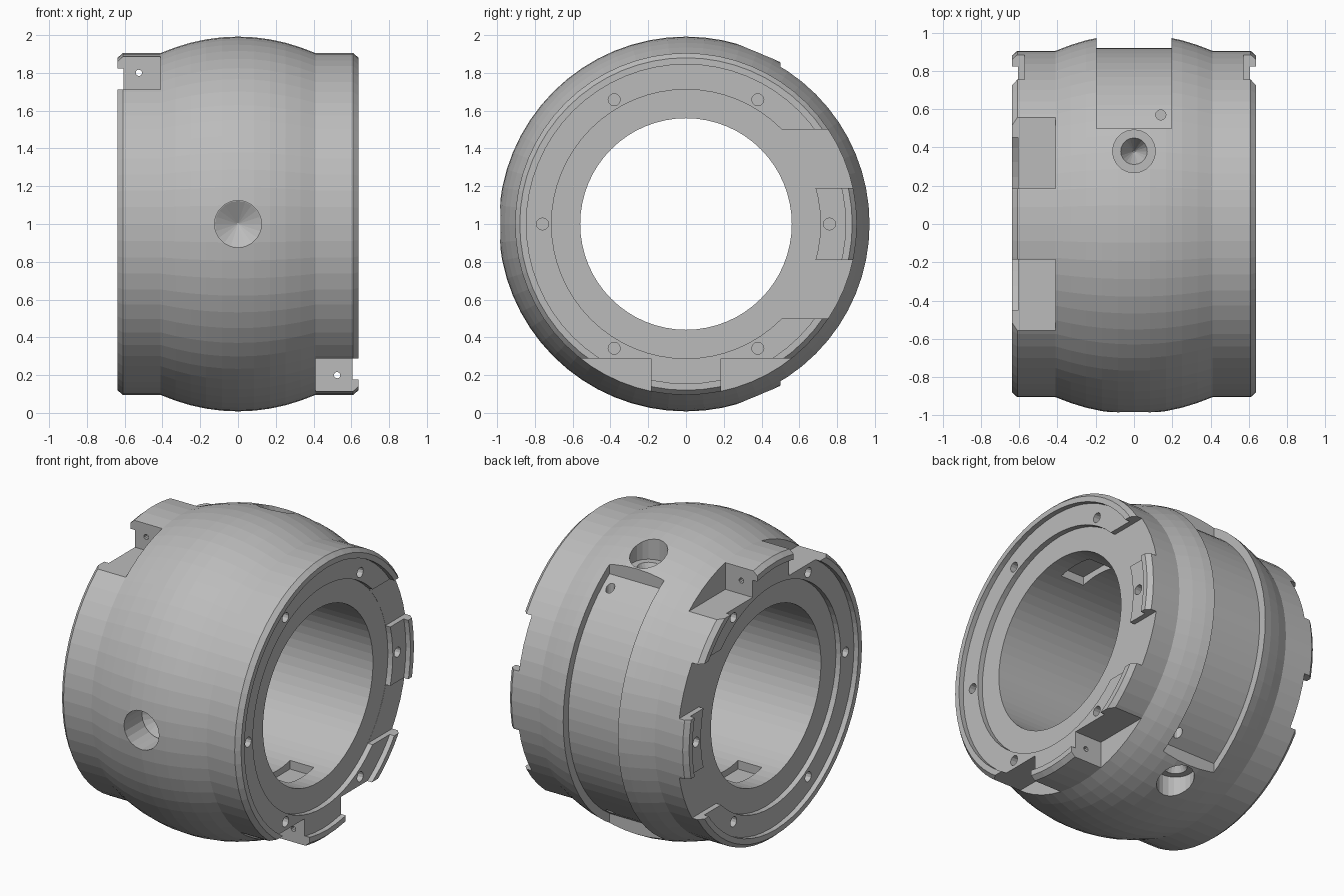
import bpy, bmesh
from math import pi, cos, sin, acos, radians
from mathutils import Matrix, Vector

old = bpy.data.objects.get("Cube")
if old:
    bpy.data.objects.remove(old)

MID = Vector((0, 0, 1))
R_BALL, R_DRUM, R_BORE = 0.992, 0.905, 0.56
X_RIM, X_FACE, X_SEAT, X_DRUM = 0.638, 0.605, 0.57, 0.41
R_SEAT, R_LIP = 0.712, 0.845

steel = bpy.data.materials.new("plain_grey")
steel.use_nodes = True
GREY = (0.5, 0.5, 0.5, 1)
steel.diffuse_color = GREY
steel.node_tree.nodes["Principled BSDF"].inputs["Base Color"].default_value = GREY


def make_object(name, bm):
    bmesh.ops.recalc_face_normals(bm, faces=bm.faces)
    mesh = bpy.data.meshes.new(name)
    bm.to_mesh(mesh)
    bm.free()
    mesh.materials.append(steel)
    ob = bpy.data.objects.new(name, mesh)
    bpy.context.collection.objects.link(ob)
    return ob


def lathe(name, profile, steps):
    """Spin a closed (x, radius) profile round the x axis."""
    bm = bmesh.new()
    verts = [bm.verts.new((x, 0, 1 + r)) for x, r in profile]
    edges = [bm.edges.new((v, verts[i - 1])) for i, v in enumerate(verts)]
    bmesh.ops.spin(bm, geom=verts + edges, cent=MID, axis=(1, 0, 0),
                   angle=2 * pi, steps=steps, use_merge=True)
    bmesh.ops.remove_doubles(bm, verts=bm.verts, dist=1e-5)
    return make_object(name, bm)


def cut(cutter):
    """Subtract a cutter from the body, then drop the cutter."""
    cutter.hide_render = True
    mod = body.modifiers.new("cut", "BOOLEAN")
    mod.operation, mod.solver, mod.object = "DIFFERENCE", "EXACT", cutter
    bpy.context.view_layer.objects.active = body
    bpy.ops.object.modifier_apply(modifier=mod.name)
    bpy.data.objects.remove(cutter)


def box(lo, hi):
    lo, hi = Vector(lo), Vector(hi)
    low = Vector(map(min, lo, hi))
    high = Vector(map(max, lo, hi))
    bm = bmesh.new()
    size = Matrix.Diagonal((*(high - low), 1))
    bmesh.ops.create_cube(bm, size=1, matrix=Matrix.Translation((low + high) / 2) @ size)
    cut(make_object("box_cutter", bm))


def drill(start, direction, r1, r2, depth, sides=16):
    """Cut a round or tapered hole from start along direction."""
    d = Vector(direction).normalized()
    place = Matrix.Translation(Vector(start) + d * depth / 2)
    bm = bmesh.new()
    bmesh.ops.create_cone(bm, cap_ends=True, segments=sides, radius1=r1, radius2=r2, depth=depth,
                          matrix=place @ d.to_track_quat("Z", "Y").to_matrix().to_4x4())
    cut(make_object("drill_cutter", bm))


# Body: barrel middle, drum ends, stepped end faces, plain bore
half = [(X_DRUM, R_DRUM), (0.61, R_DRUM), (X_RIM, 0.88), (X_RIM, R_LIP),
        (X_FACE, R_LIP), (X_FACE, R_SEAT), (X_SEAT, R_SEAT), (X_SEAT, R_BORE)]
a = acos(X_DRUM / R_BALL)
arc = [(R_BALL * cos(t), R_BALL * sin(t))
       for t in (pi - a + (2 * a - pi) * i / 10 for i in range(1, 10))]
profile = arc + half + [(-x, r) for x, r in reversed(half)]
body = lathe("ring_body", profile, 64)

# Band groove around the back
r = 0.92
a = acos(0.5 / r)
outline = [(0.5, 1.2), (1.2, 1.2), (1.2, -1.2), (0.5, -1.2)]
outline += [(r * cos(t), r * sin(t)) for t in (-a + 2 * a * i / 24 for i in range(25))]
bm = bmesh.new()
face = bm.faces.new([bm.verts.new((-0.195, y, 1 + z)) for y, z in outline])
new = bmesh.ops.extrude_face_region(bm, geom=[face])["geom"]
bmesh.ops.translate(bm, vec=(0.39, 0, 0), verts=[v for v in new if isinstance(v, bmesh.types.BMVert)])
cut(make_object("groove_cutter", bm))

for s in (-1, 1):
    for k in (-1, 1):
        # Deep notches either side of a tab: top of one end, bottom of the other
        box((s * X_DRUM, k * 0.185, 1 - s * 0.713), (s * 0.8, k * 0.8, 1 - s * 1.2))
        # Shallow notches either side of the back tab
        box((s * (X_SEAT + 0.001), 0.45, 1 + k * 0.19), (s * 0.8, 1.2, 1 + k * 0.5))
        # Shallow pockets in the bore
        box((s * 0.28, -0.13, 1 + k * 0.5), (s * 0.45, 0.13, 1 + k * 0.6))
    # Cross hole through the tab
    drill((s * 0.525, -0.3, 1 - s * 0.8), (0, 1, 0), 0.017, 0.017, 0.6, 10)
    # Six screw holes in each end face
    for i in range(6):
        t = radians(60 * i)
        drill((s * 0.7, 0.76 * cos(t), 1 + 0.76 * sin(t)), (-s, 0, 0), 0.032, 0.032, 0.25, 12)
    # Stepped sockets and small pin holes above and below
    drill((0, 0.38, 1 + s * 1.1), (0, 0, -s), 0.112, 0.112, 0.28, 20)
    drill((0, 0.38, 1 + s * 0.83), (0, 0, -s), 0.075, 0.005, 0.13, 20)
    drill((0.14, 0.57, 1 + s * 1.0), (0, 0, -s), 0.027, 0.027, 0.4, 12)

# Front socket with a conical end
drill((0, -1.1, 1), (0, 1, 0), 0.125, 0.125, 0.3, 20)
drill((0, -0.801, 1), (0, 1, 0), 0.124, 0.006, 0.07, 20)

# Faceted finish
for poly in body.data.polygons:
    poly.use_smooth = False
